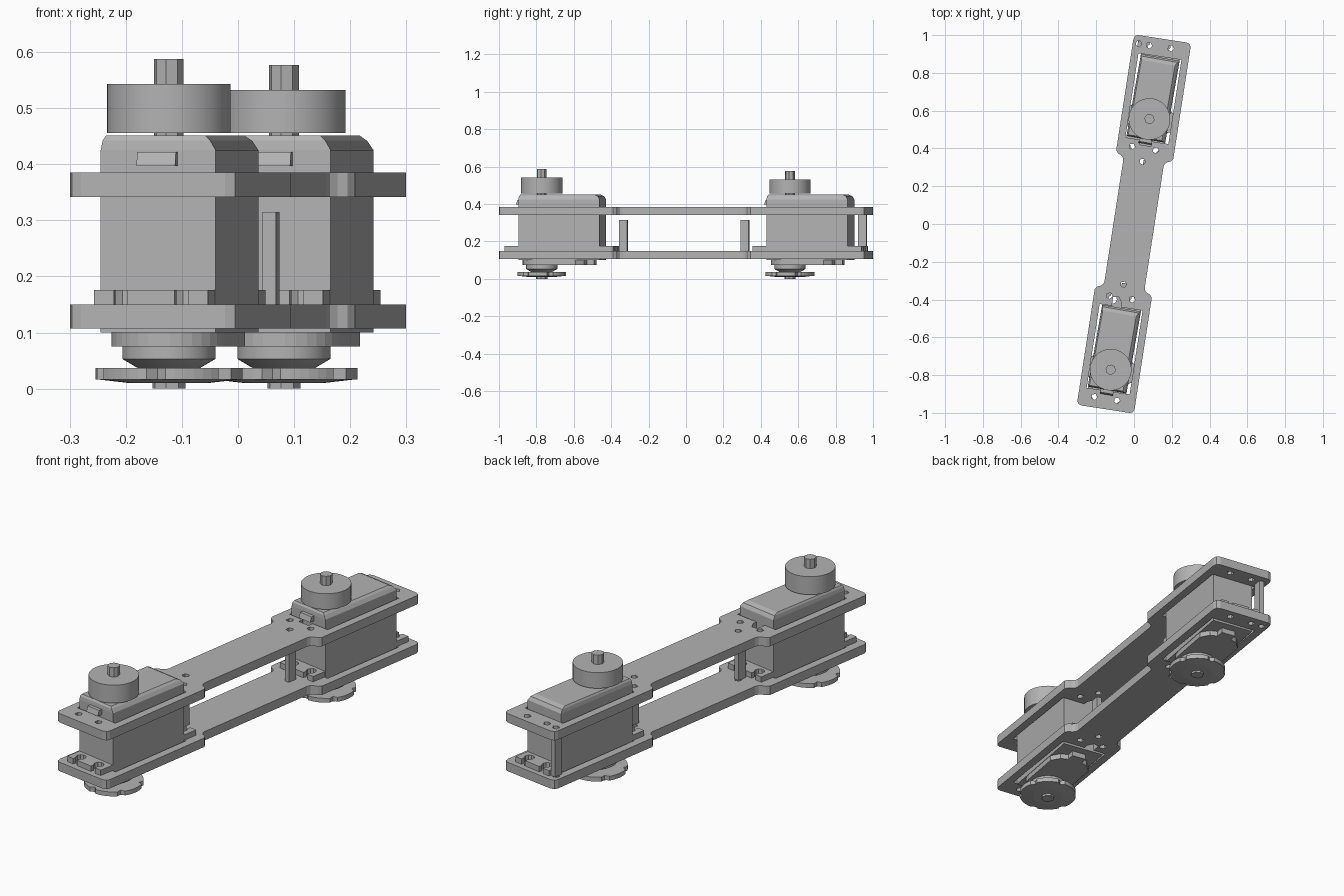
import bpy
import bmesh
from math import radians, cos, sin, pi
from mathutils import Matrix, Vector

cube = bpy.data.objects.get("Cube")
if cube:
    bpy.data.objects.remove(cube, do_unlink=True)

grey = bpy.data.materials.new("plain_grey")
grey.use_nodes = True
grey.diffuse_color = (0.45, 0.45, 0.45, 1)
grey.node_tree.nodes["Principled BSDF"].inputs["Base Color"].default_value = (0.45, 0.45, 0.45, 1)

PLATE_TURN = Matrix.Rotation(radians(-8.8), 4, "Z")
SERVO_TURN = Matrix.Rotation(radians(-10), 4, "Z")


def add_prism(bm, bottom, z0, z1, top=None):
    """Closed solid between two outlines with equal point counts."""
    low = [bm.verts.new((x, y, z0)) for x, y in bottom]
    high = [bm.verts.new((x, y, z1)) for x, y in (top or bottom)]
    faces = [bm.faces.new(low[::-1]), bm.faces.new(high)]
    n = len(low)
    for i in range(n):
        j = (i + 1) % n
        faces.append(bm.faces.new((low[i], low[j], high[j], high[i])))
    bmesh.ops.recalc_face_normals(bm, faces=faces)


def finish(name, bm, matrix, smooth=False):
    mesh = bpy.data.meshes.new(name)
    bm.to_mesh(mesh)
    bm.free()
    mesh.materials.append(grey)
    obj = bpy.data.objects.new(name, mesh)
    bpy.context.collection.objects.link(obj)
    obj.matrix_world = matrix
    if smooth:
        bpy.ops.object.select_all(action="DESELECT")
        obj.select_set(True)
        bpy.context.view_layer.objects.active = obj
        bpy.ops.object.shade_smooth_by_angle(angle=radians(35))
    return obj


def prism(name, outline, z0, z1, matrix, top=None, smooth=False):
    bm = bmesh.new()
    add_prism(bm, outline, z0, z1, top)
    return finish(name, bm, matrix, smooth)


def rect(x, y, w, d):
    return [(x + sx * w / 2, y + sy * d / 2) for sx, sy in ((-1, -1), (1, -1), (1, 1), (-1, 1))]


def circle(x, y, r, n=40):
    return [(x + r * cos(2 * pi * i / n), y + r * sin(2 * pi * i / n)) for i in range(n)]


def cut(obj, outlines, z0, z1):
    """Cut vertical openings through a part, then drop the cutter."""
    bm = bmesh.new()
    for outline in outlines:
        add_prism(bm, outline, z0, z1)
    cutter = finish("cutter", bm, obj.matrix_world.copy())
    cutter.hide_render = True
    mod = obj.modifiers.new("openings", "BOOLEAN")
    mod.operation = "DIFFERENCE"
    mod.solver = "EXACT"
    mod.object = cutter
    bpy.context.view_layer.objects.active = obj
    bpy.ops.object.modifier_apply(modifier=mod.name)
    bpy.data.objects.remove(cutter, do_unlink=True)


# Frame plates: wide ends, narrow neck, servo slots and bolt holes
quarter = [(0.108, 0.325), (0.113, 0.34), (0.125, 0.35), (0.142, 0.357),
           (0.153, 0.372), (0.153, 0.968), (0.147, 0.985), (0.13, 0.992)]
right_side = [(x, -y) for x, y in reversed(quarter)] + quarter
plate_outline = right_side + [(-x, y) for x, y in reversed(right_side)]

slot_back_notch = [(-0.115, -0.895), (0.115, -0.895), (0.115, -0.446), (0.0, -0.446),
                   (0.0, -0.425), (-0.02, -0.395), (-0.05, -0.4), (-0.05, -0.446), (-0.115, -0.446)]
slot_front_notch = [(-0.115, 0.446), (-0.035, 0.446), (-0.035, 0.42), (0.025, 0.42),
                    (0.025, 0.446), (0.115, 0.446), (0.115, 0.897), (-0.115, 0.897)]
hole_spots = [(-0.21, -0.915), (-0.09, -0.935), (-0.13, -0.38), (-0.01, -0.4), (-0.055, -0.32),
              (-0.01, 0.41), (0.115, 0.39), (0.045, 0.33), (0.025, 0.955), (0.08, 0.945), (0.195, 0.93)]
openings = [slot_back_notch, slot_front_notch]
for x, y in hole_spots:
    local = PLATE_TURN.inverted() @ Vector((x, y, 0))
    openings.append(circle(local.x, local.y, 0.017, 5))

for name, z0, z1 in (("lower_plate", 0.107, 0.15), ("upper_plate", 0.342, 0.385)):
    plate = prism(name, plate_outline, z0, z1, PLATE_TURN)
    cut(plate, openings, z0 - 0.01, z1 + 0.01)

# Spacer posts between the plates
for name, x, y, top in (("front_post", -0.055, -0.335, 0.315),
                        ("middle_post", 0.059, 0.315, 0.315),
                        ("back_post", 0.03, 0.944, 0.342)):
    prism(name, rect(0, 0, 0.024, 0.045), 0.15, top,
          Matrix.Translation((x, y, 0)) @ PLATE_TURN)

# Servos
SHAFT_Y = -0.111


def build_servo(side, x, y, drum_top):
    place = Matrix.Translation((x, y, 0)) @ SERVO_TURN

    # Case with a softened top
    bm = bmesh.new()
    add_prism(bm, rect(0, 0, 0.208, 0.44), 0.1, 0.425)
    low = rect(0, 0, 0.208, 0.44)
    mid = [(-0.101, -0.218), (0.094, -0.218), (0.094, 0.21), (-0.101, 0.21)]
    high = [(-0.096, -0.212), (0.084, -0.212), (0.084, 0.19), (-0.096, 0.19)]
    bmesh.ops.delete(bm, geom=[f for f in bm.faces if f.normal.z > 0.9], context="FACES_ONLY")
    rings = [[bm.verts.new((px, py, z)) for px, py in ring]
             for ring, z in ((low, 0.425), (mid, 0.442), (high, 0.451))]
    for a, b in zip(rings, rings[1:]):
        for i in range(4):
            j = (i + 1) % 4
            bm.faces.new((a[i], a[j], b[j], b[i]))
    bm.faces.new(rings[-1])
    bmesh.ops.remove_doubles(bm, verts=bm.verts, dist=0.0001)
    bmesh.ops.recalc_face_normals(bm, faces=bm.faces)
    finish(side + "_servo_case", bm, place)

    # Cable outlet on the front end
    prism(side + "_cable_outlet", rect(0.0, -0.23, 0.07, 0.03), 0.397, 0.422, place,
          top=rect(0.0, -0.226, 0.07, 0.022))

    # Mounting flange with open bolt slots
    flange = prism(side + "_mounting_flange", rect(0, 0, 0.206, 0.59), 0.15, 0.176, place)
    slots = []
    for sx in (-1, 1):
        for sy in (-1, 1):
            neck = rect(sx * 0.055, sy * 0.29, 0.024, 0.04)
            bulb = circle(sx * 0.055, sy * 0.258, 0.023, 10)
            slots += [neck, bulb]
    cut(flange, slots[0::2], 0.14, 0.19)
    cut(flange, slots[1::2], 0.14, 0.19)

    # Gear cover under the case, tapered to the back
    arc = [(0.102 * cos(a), SHAFT_Y + 0.102 * sin(a))
           for a in (pi + pi * i / 16 for i in range(17))]
    cover = arc + [(0.102, 0.09), (0.07, 0.13), (0.035, 0.14), (0.035, 0.18),
                   (-0.035, 0.18), (-0.035, 0.14), (-0.07, 0.13), (-0.102, 0.09)]
    prism(side + "_gear_cover", cover, 0.075, 0.102, place)

    # Output boss, cone, notched horn and screw
    def ring(r, n=40):
        return circle(0, SHAFT_Y, r, n)
    prism(side + "_output_boss", ring(0.083), 0.053, 0.076, place, smooth=True)
    prism(side + "_output_cone", ring(0.054), 0.036, 0.053, place, top=ring(0.083), smooth=True)

    def notched(r):
        return [(rr * cos(2 * pi * i / 48), SHAFT_Y + rr * sin(2 * pi * i / 48))
                for i in range(48) for rr in [r - 0.016 if i % 8 == 4 else r]]
    prism(side + "_horn", notched(0.131), 0.016, 0.037, place)
    prism(side + "_horn_face", ring(0.07), 0.01, 0.016, place, top=ring(0.122))
    prism(side + "_horn_screw", ring(0.03, 8), 0.0, 0.012, place)

    # Motor drum and shaft on top
    prism(side + "_motor_drum", ring(0.11, 48), 0.456, drum_top, place, smooth=True)
    prism(side + "_motor_shaft", ring(0.027, 8), 0.44, drum_top + 0.045, place)


build_servo("front", -0.104, -0.662, 0.543)
build_servo("back", 0.101, 0.665, 0.532)
